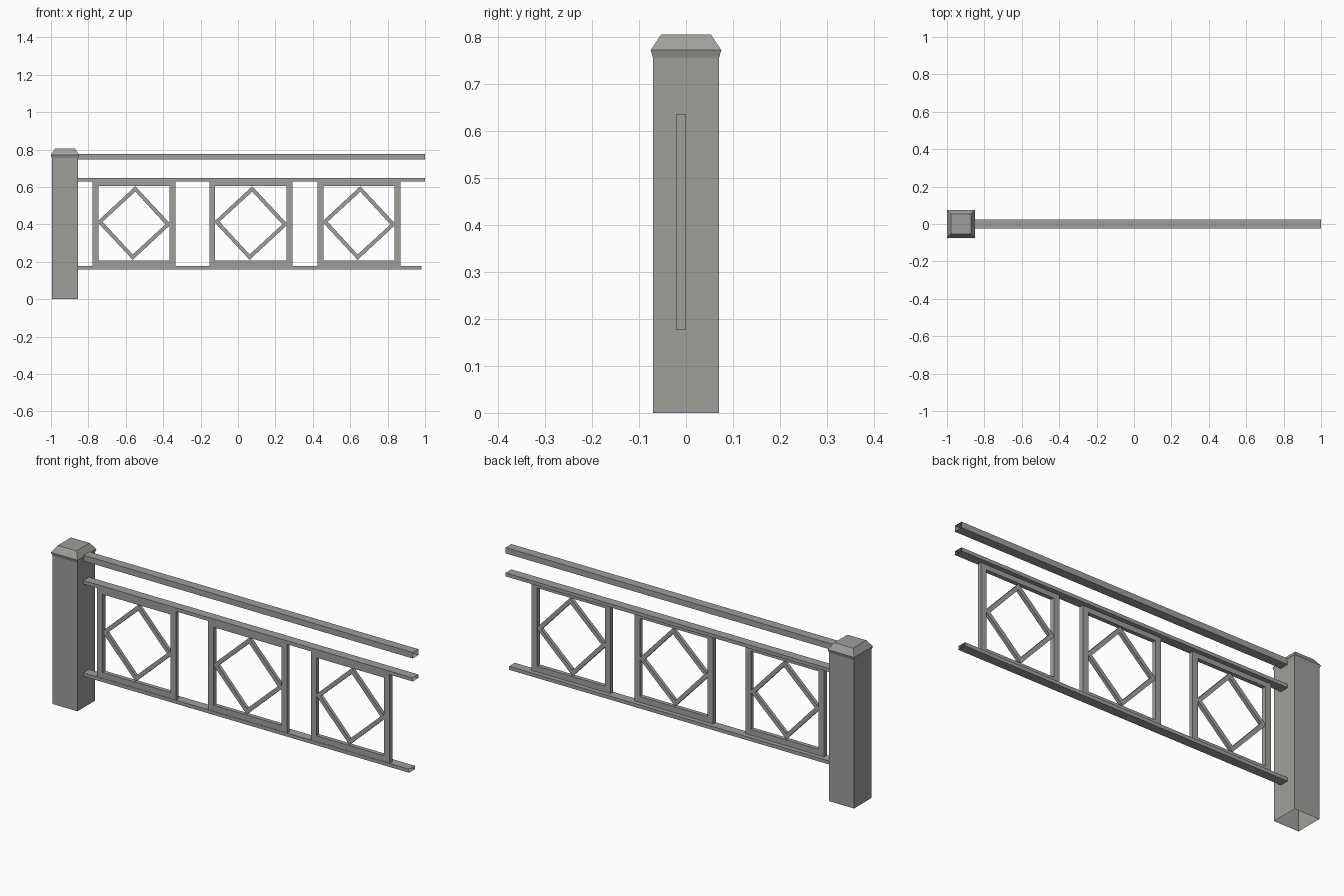
import bpy, bmesh

if "Cube" in bpy.data.objects:
    bpy.data.objects.remove(bpy.data.objects["Cube"])

# Dark warm grey paint
paint = bpy.data.materials.new("dark_grey_paint")
paint.diffuse_color = (0.35, 0.345, 0.33, 1)
paint.use_nodes = True
paint.node_tree.nodes["Principled BSDF"].inputs["Base Color"].default_value = paint.diffuse_color

def finish(name, bm):
    bmesh.ops.recalc_face_normals(bm, faces=bm.faces)
    me = bpy.data.meshes.new(name)
    bm.to_mesh(me)
    bm.free()
    me.materials.append(paint)
    ob = bpy.data.objects.new(name, me)
    bpy.context.collection.objects.link(ob)
    return ob

def bridge(bm, a, b):
    n = len(a)
    for i in range(n):
        bm.faces.new((a[i], a[(i + 1) % n], b[(i + 1) % n], b[i]))

# Stacked square sections with an open base and flat top
def post(name, cx, sections):
    bm = bmesh.new()
    loops = [[bm.verts.new((cx + sx * r, sy * r, z))
              for sx, sy in ((-1, -1), (1, -1), (1, 1), (-1, 1))] for r, z in sections]
    for a, b in zip(loops, loops[1:]):
        bridge(bm, a, b)
    bm.faces.new(loops[-1])
    return finish(name, bm)

# Hollow rectangular rail with open ends
def rail(name, x0, x1, z0, z1, r=0.023):
    bm = bmesh.new()
    loops = [[bm.verts.new((x, y, z)) for y, z in ((-r, z0), (r, z0), (r, z1), (-r, z1))]
             for x in (x0, x1)]
    bridge(bm, *loops)
    return finish(name, bm)

# Flat ring between two outlines in the xz plane
def ring(name, outer, inner, y0, y1):
    bm = bmesh.new()
    of, inn, ob, ib = [[bm.verts.new((x, y, z)) for x, z in pts]
                       for y in (y0, y1) for pts in (outer, inner)]
    for a, b in ((of, inn), (ob, ib), (of, ob), (inn, ib)):
        bridge(bm, a, b)
    return finish(name, bm)

def rect(x0, x1, z0, z1):
    return [(x0, z0), (x1, z0), (x1, z1), (x0, z1)]

# Post with bevelled cap
post("post", -0.925, [(0.07, 0), (0.07, 0.755), (0.0752, 0.772), (0.053, 0.805)])

# Rails
rail("top_rail", -0.86, 1.0, 0.747, 0.777)
rail("middle_rail", -0.86, 1.0, 0.63, 0.648)
rail("bottom_rail", -0.86, 0.98, 0.16, 0.178)

# Panels: square frame with a slightly turned diamond inside
for i, cx in enumerate((-0.556, 0.069, 0.647)):
    ring(f"panel_frame_{i + 1}",
         rect(cx - 0.222, cx + 0.222, 0.178, 0.635),
         rect(cx - 0.191, cx + 0.191, 0.208, 0.605), -0.021, 0.0)
    cz, t = 0.407, 0.007
    def diamond(r):
        return [(cx - r, cz + t), (cx - t, cz - r), (cx + r, cz - t), (cx + t, cz + r)]
    ring(f"panel_diamond_{i + 1}", diamond(0.197), diamond(0.168), -0.019, -0.002)
